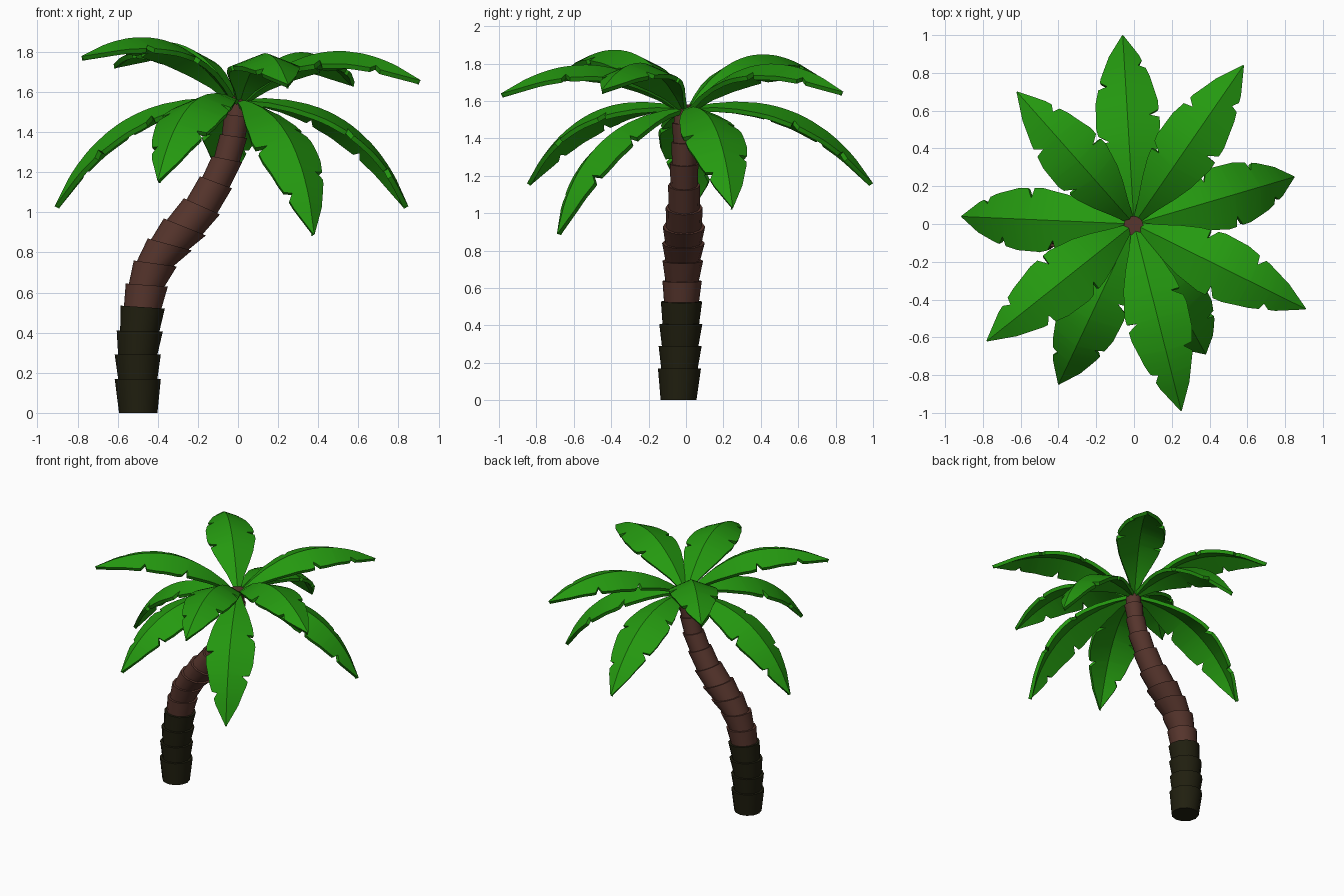
import bpy, bmesh, math
from mathutils import Vector

if "Cube" in bpy.data.objects:
    bpy.data.objects.remove(bpy.data.objects["Cube"])


def material(name, rgb):
    m = bpy.data.materials.new(name)
    m.diffuse_color = (*rgb, 1)
    m.use_nodes = True
    m.node_tree.nodes["Principled BSDF"].inputs["Base Color"].default_value = m.diffuse_color
    return m


GREEN = material("leaf green", (0.018, 0.32, 0.005))
BROWN = material("bark brown", (0.095, 0.036, 0.026))
DARK = material("dark mossy bark", (0.015, 0.014, 0.005))


def finish(bm, name, mat, angle):
    me = bpy.data.meshes.new(name)
    bm.to_mesh(me)
    bm.free()
    me.materials.append(mat)
    ob = bpy.data.objects.new(name, me)
    bpy.context.collection.objects.link(ob)
    bpy.ops.object.select_all(action='DESELECT')
    ob.select_set(True)
    bpy.context.view_layer.objects.active = ob
    bpy.ops.object.shade_smooth_by_angle(angle=math.radians(angle))
    return ob


# Trunk: flared rings stacked along a bent path (left x, z, right x, z of each rim)
RIMS = [(-.61, 0, -.385, 0), (-.615, .17, -.385, .17), (-.615, .29, -.385, .29),
        (-.605, .41, -.375, .405), (-.585, .535, -.365, .52), (-.56, .645, -.35, .63),
        (-.52, .76, -.305, .73), (-.45, .87, -.23, .81), (-.37, .97, -.16, .885),
        (-.27, 1.07, -.09, .99), (-.19, 1.18, -.03, 1.12), (-.13, 1.28, .02, 1.25),
        (-.09, 1.39, .045, 1.37), (-.07, 1.49, .06, 1.475), (-.055, 1.58, .05, 1.58)]
SIDES = 12


def rim(i):
    lx, lz, rx, rz = RIMS[i]
    y = -0.04 + 0.03 * min(1, RIMS[i][1])
    return Vector(((lx + rx) / 2, y, (lz + rz) / 2)), Vector(((rx - lx) / 2, 0, (rz - lz) / 2))


def ring(bm, i, scale):
    c, a = rim(i)
    b = Vector((0, a.length, 0))
    return [bm.verts.new(c + scale * (a * math.cos(t) + b * math.sin(t)))
            for t in (2 * math.pi * k / SIDES for k in range(SIDES))]


for part, lo, hi, mat in (("trunk_base", 0, 4, DARK), ("trunk_upper", 4, 14, BROWN)):
    bm = bmesh.new()
    for i in range(lo, hi):
        a, b = ring(bm, i, 0.85), ring(bm, i + 1, 1.0)
        for k in range(SIDES):
            n = (k + 1) % SIDES
            bm.faces.new((a[k], a[n], b[n], b[k]))
        bm.faces.new(a[::-1])
        bm.faces.new(b)
    finish(bm, part, mat, 35)

# Leaves: arched, folded blades with slits torn in the edges
WIDTH = [(0, .02), (.1, .06), (.2, .105), (.3, .14), (.45, .17), (.6, .165),
         (.75, .13), (.88, .08), (1, .003)]
SLITS = ((.36, .68), (.5, .8))  # left edge, right edge


def half_width(t, slits):
    for (t0, w0), (t1, w1) in zip(WIDTH, WIDTH[1:]):
        if t <= t1:
            w = w0 + (w1 - w0) * (t - t0) / (t1 - t0)
            break
    return w * (0.68 if any(abs(t - s - .008) < .001 for s in slits) else 1)


ROWS = sorted([t for t, _ in WIDTH] +
              [s + d for side in SLITS for s in side for d in (0, .008, .045)])


def leaf(name, tip):
    root = Vector((0, 0, 1.565))
    out = Vector((tip[0], tip[1], 0)).normalized()
    root += out * 0.02
    chord = Vector(tip) - root
    side = Vector((0, 0, 1)).cross(out)
    up = chord.normalized().cross(side)
    bm = bmesh.new()
    rows = []
    for t in ROWS:
        mid = root + chord * t + up * (0.76 * t * (1 - t))
        # local normal of the arch, used for the fold
        tangent = (chord + up * 0.76 * (1 - 2 * t)).normalized()
        normal = tangent.cross(side)
        wl, wr = half_width(t, SLITS[0]), half_width(t, SLITS[1])
        pts = (mid + side * wl - normal * wl * .38, mid, mid - side * wr - normal * wr * .38)
        rows.append([bm.verts.new(p) for p in pts])
    for a, b in zip(rows, rows[1:]):
        for k in (0, 1):
            bm.faces.new((a[k + 1], b[k + 1], b[k], a[k]))
    ob = finish(bm, name, GREEN, 30)
    mod = ob.modifiers.new("thickness", 'SOLIDIFY')
    mod.thickness = 0.025
    mod.offset = -1
    bpy.ops.object.modifier_apply(modifier=mod.name)
    bpy.ops.object.shade_smooth_by_angle(angle=math.radians(30))


UPPER = [(.58, .84, 1.65), (.91, -.45, 1.66), (.25, -.99, 1.64), (-.78, -.62, 1.78), (-.62, .70, 1.74)]
LOWER = [(-.06, 1.0, 1.16), (.85, .25, 1.03), (.38, -.69, .89), (-.40, -.85, 1.16), (-.915, .04, 1.03)]
for group, tips in (("upper_leaf", UPPER), ("lower_leaf", LOWER)):
    for i, tip in enumerate(tips):
        leaf(f"{group}_{i + 1}", tip)
